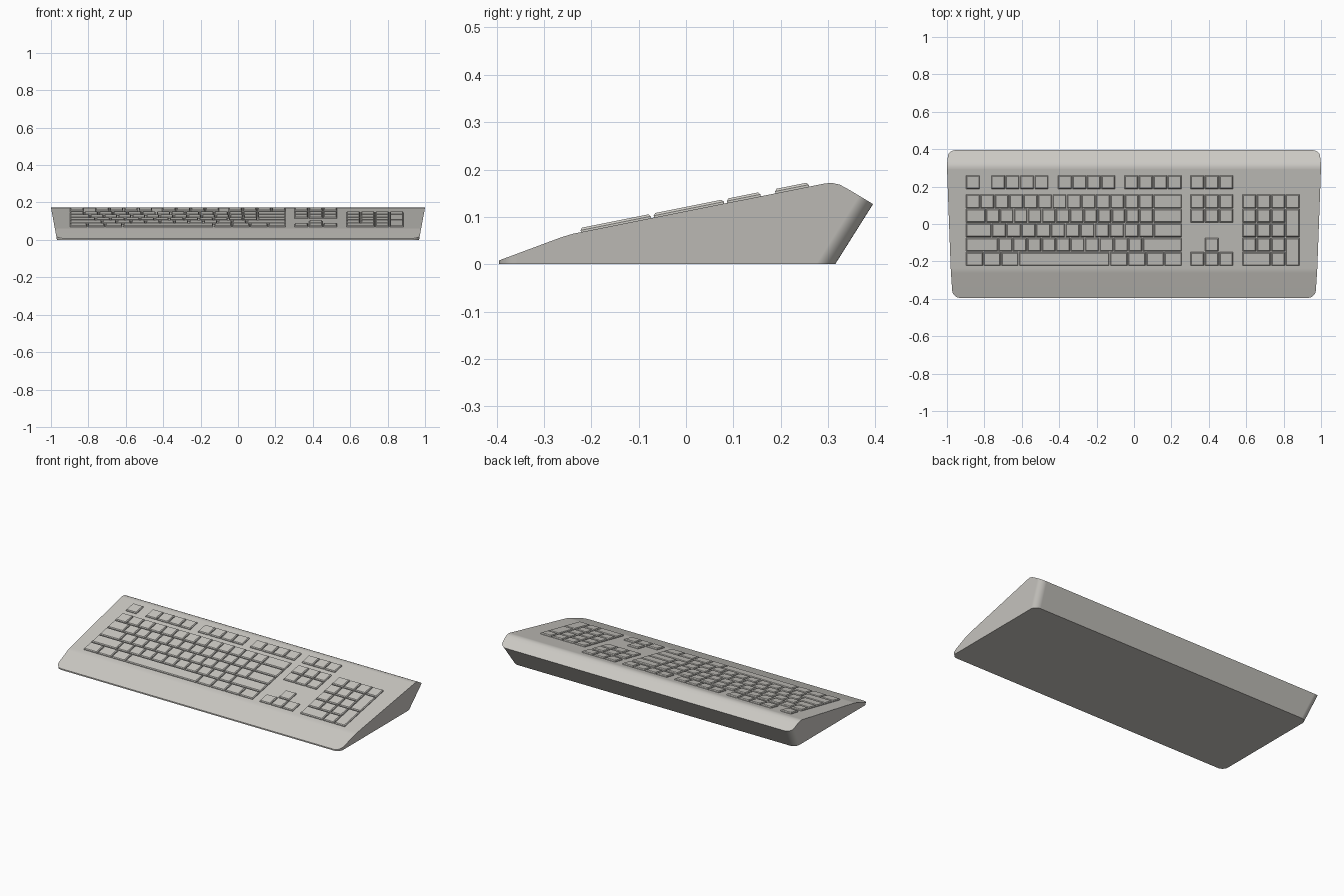
import bpy, bmesh, math
from mathutils import Vector

if "Cube" in bpy.data.objects:
    bpy.data.objects.remove(bpy.data.objects["Cube"])

mat = bpy.data.materials.new("warm light grey")
mat.diffuse_color = (0.60, 0.585, 0.55, 1)
mat.use_nodes = True
mat.node_tree.nodes["Principled BSDF"].inputs["Base Color"].default_value = mat.diffuse_color


def finish(name, bm):
    bmesh.ops.recalc_face_normals(bm, faces=bm.faces)
    me = bpy.data.meshes.new(name)
    bm.to_mesh(me)
    bm.free()
    me.materials.append(mat)
    ob = bpy.data.objects.new(name, me)
    bpy.context.collection.objects.link(ob)
    return ob


# --- case: flared rounded block, its top trimmed by a row of planes ---
def plan(z, r=0.04, n=8):
    hx, y0, y1 = 0.968 + 0.185 * z, -0.395, 0.315 + 0.63 * z
    pts = []
    for cx, cy, a0 in ((hx - r, y1 - r, 0), (-hx + r, y1 - r, 90),
                       (-hx + r, y0 + r, 180), (hx - r, y0 + r, 270)):
        for i in range(n + 1):
            a = math.radians(a0 + 90 * i / n)
            pts.append((cx + r * math.cos(a), cy + r * math.sin(a), z))
    return pts


bm = bmesh.new()
low = [bm.verts.new(p) for p in plan(0)]
high = [bm.verts.new(p) for p in plan(0.25)]
bm.faces.new(low[::-1])
bm.faces.new(high)
for i in range(len(low)):
    j = (i + 1) % len(low)
    bm.faces.new((low[i], low[j], high[j], high[i]))

profile = [(-0.395, 0.008), (-0.262, 0.0575), (-0.238, 0.0645), (0.290, 0.170),
           (0.307, 0.172), (0.325, 0.168), (0.345, 0.157), (0.395, 0.127)]
for (ya, za), (yb, zb) in zip(profile, profile[1:]):
    res = bmesh.ops.bisect_plane(bm, geom=bm.verts[:] + bm.edges[:] + bm.faces[:],
                                 plane_co=(0, ya, za), plane_no=(0, za - zb, yb - ya),
                                 clear_outer=True)
    edges = [e for e in res["geom_cut"] if isinstance(e, bmesh.types.BMEdge) and e.is_boundary]
    bmesh.ops.edgeloop_fill(bm, edges=edges)
case = finish("case", bm)
bpy.context.view_layer.objects.active = case
case.select_set(True)
bpy.ops.object.shade_smooth_by_angle(angle=math.radians(30))
wn = case.modifiers.new("even_normals", "WEIGHTED_NORMAL")
wn.keep_sharp = True
wn.weight = 90


# --- keys: low tapered caps lying on the sloped deck ---
def deck(y):
    return 0.112 + 0.2 * y


UP = Vector((0, -0.2, 1)).normalized()


def key(bm, x0, x1, y0, y1):
    t = 0.004
    rings = []
    for inset, h in ((0, -0.004), (0, 0.004), (t, 0.009)):
        ring = []
        for x, y in ((x0 + inset, y0 + inset), (x1 - inset, y0 + inset),
                     (x1 - inset, y1 - inset), (x0 + inset, y1 - inset)):
            ring.append(bm.verts.new(Vector((x, y, deck(y))) + UP * h))
        rings.append(ring)
    bm.faces.new(rings[0][::-1])
    bm.faces.new(rings[-1])
    for a, b in zip(rings, rings[1:]):
        for i in range(4):
            j = (i + 1) % 4
            bm.faces.new((a[i], a[j], b[j], b[i]))


U, GAP, DEPTH = 0.0772, 0.006, 0.071
# front edge of each row: function row first, then rows 1 to 5
ROW = [0.189] + [0.087 - 0.0772 * i for i in range(5)]


def row(bm, r, x, widths, tall=False):
    for w in widths:
        top = ROW[r] + DEPTH + (U if tall else 0)
        key(bm, x, x + w * U - GAP, ROW[r], top)
        x += w * U


bm = bmesh.new()
row(bm, 0, -0.897, [1])
for x in (-0.762, -0.405, -0.050):
    row(bm, 0, x, [1] * 4)
finish("function_keys", bm)

bm = bmesh.new()
for r, widths in enumerate(([1] * 13 + [2],
                            [1.4] + [11.6 / 12] * 12 + [2],
                            [1.8] + [1.02] * 11 + [1.98],
                            [2.25] + [1] * 10 + [2.75],
                            [1.225] * 3 + [6.3] + [1.256] * 4), 1):
    row(bm, r, -0.897, widths)
finish("main_keys", bm)

bm = bmesh.new()
for r in (0, 1, 2, 5):
    row(bm, r, 0.303, [1] * 3)
row(bm, 4, 0.303 + U, [1])
finish("navigation_keys", bm)

bm = bmesh.new()
row(bm, 1, 0.581, [1] * 4)
for r in (2, 3, 4):
    row(bm, r, 0.581, [1] * 3)
row(bm, 5, 0.581, [2, 1])
for r in (3, 5):
    row(bm, r, 0.581 + 3 * U, [1], tall=True)
finish("number_pad_keys", bm)
